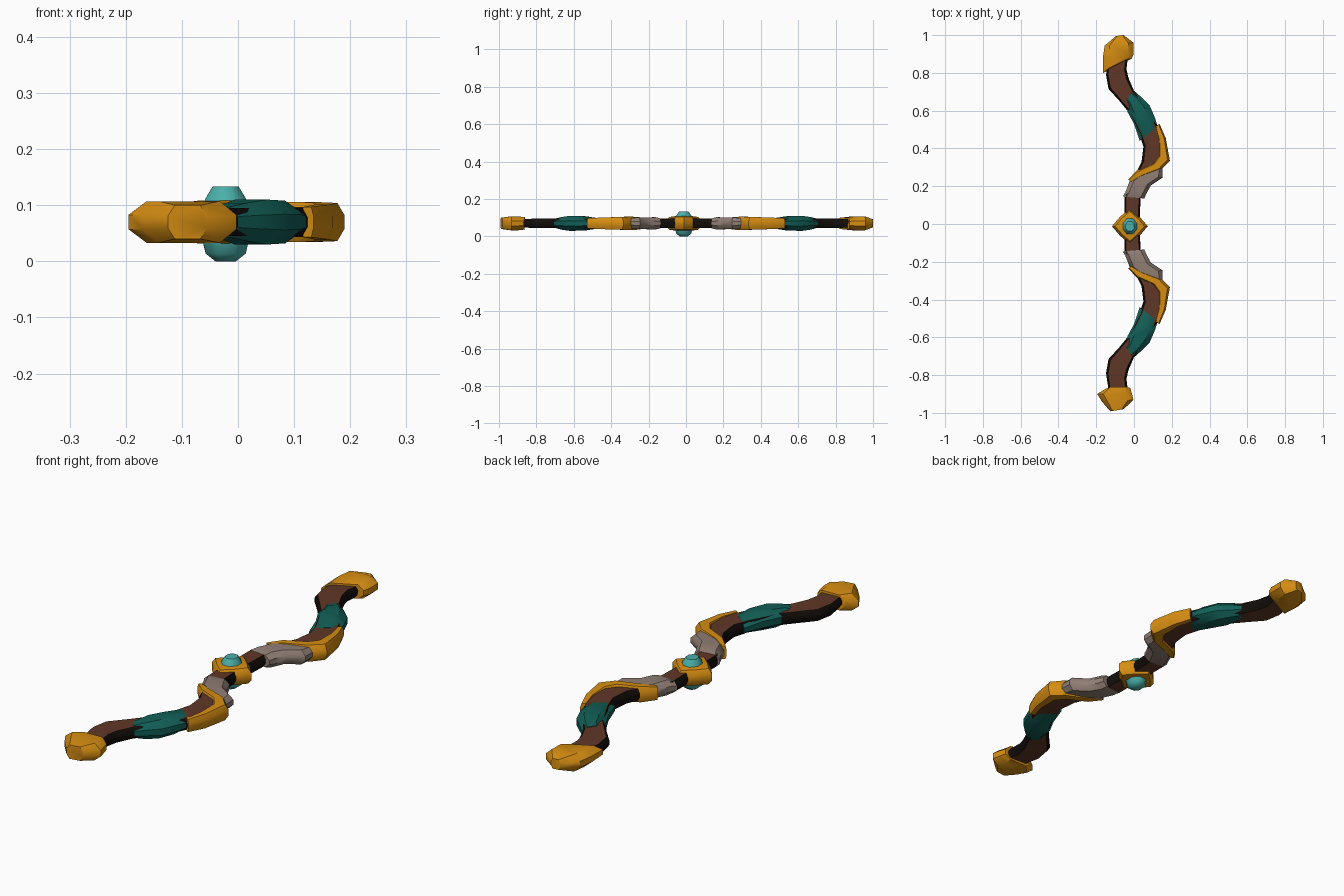
import bpy, bmesh, math
from mathutils import Vector

if "Cube" in bpy.data.objects:
    bpy.data.objects.remove(bpy.data.objects["Cube"])

ZC = 0.07  # mid-height of the bow


def material(name, rgb):
    m = bpy.data.materials.new(name)
    m.diffuse_color = (*rgb, 1)
    m.use_nodes = True
    m.node_tree.nodes["Principled BSDF"].inputs["Base Color"].default_value = m.diffuse_color
    return m


GOLD = material("gold", (0.68, 0.27, 0.006))
TEAL = material("deep teal", (0.006, 0.115, 0.095))
WOOD = material("brown wood", (0.115, 0.038, 0.02))
DARK = material("dark wood edge", (0.006, 0.004, 0.003))
WRAP = material("grey wrap", (0.28, 0.21, 0.175))
GEM = material("turquoise gem", (0.07, 0.43, 0.40))


def finish(name, bm, mats, angle=40):
    bmesh.ops.recalc_face_normals(bm, faces=bm.faces)
    me = bpy.data.meshes.new(name)
    bm.to_mesh(me)
    bm.free()
    for m in mats:
        me.materials.append(m)
    ob = bpy.data.objects.new(name, me)
    bpy.context.collection.objects.link(ob)
    bpy.ops.object.select_all(action='DESELECT')
    ob.select_set(True)
    bpy.context.view_layer.objects.active = ob
    bpy.ops.object.shade_smooth_by_angle(angle=math.radians(angle))
    return ob


def loft(name, stations, mats, flat=0.55, side=1, edge_mat=0):
    """Eight-sided sleeve; station = inner x, y, outer x, y, half height, bow."""
    prof = [(-1, -.35), (-flat, -1), (flat, -1), (1, -.35),
            (1, .35), (flat, 1), (-flat, 1), (-1, .35)]
    bm = bmesh.new()
    rings = []
    for xl, yl, xr, yr, h, bow in stations:
        a, b = Vector((xl, yl)), Vector((xr, yr))
        ring = []
        for u, v in prof:
            p = a.lerp(b, (u + 1) / 2)
            y = p.y + bow * (1 - abs(u))
            ring.append(bm.verts.new((p.x, y * side, ZC + v * h)))
        rings.append(ring)
    for r, s in zip(rings, rings[1:]):
        for i in range(8):
            j = (i + 1) % 8
            f = bm.faces.new((r[i], r[j], s[j], s[i]))
            # side faces take the edge colour, top and bottom the main one
            f.material_index = 0 if i in (1, 5) else edge_mat
    bm.faces.new(rings[0])
    bm.faces.new(rings[-1])
    return finish(name, bm, mats)


# stations for the parts of one limb
limb = [(-.05, 0, .03, 0, .025, 0), (-.05, .15, .035, .15, .025, 0),
        (.0, .25, .09, .21, .025, 0), (.04, .33, .155, .33, .027, 0),
        (.05, .41, .155, .44, .027, 0), (.03, .47, .125, .52, .025, 0),
        (-.035, .6, .075, .63, .025, 0), (-.08, .655, .0, .705, .025, 0),
        (-.135, .715, -.03, .775, .025, 0), (-.148, .79, -.04, .82, .025, 0),
        (-.13, .91, -.03, .9, .02, 0)]
wrap = [(-.06, .145, .055, .135, .026, 0), (-.045, .17, .065, .16, .033, 0),
        (-.02, .235, .09, .205, .031, 0), (.03, .27, .15, .245, .031, 0),
        (.07, .32, .15, .295, .028, 0)]
guard = [(-.03, .235, -.012, .222, .028, 0), (.015, .285, .045, .25, .034, 0),
         (.1, .325, .14, .285, .036, 0), (.125, .365, .19, .335, .034, 0),
         (.128, .44, .168, .455, .031, 0), (.112, .515, .135, .53, .027, 0)]
band = [(.03, .44, .125, .515, .026, 0), (.0, .53, .112, .56, .038, 0),
        (-.035, .595, .082, .63, .04, 0), (-.04, .635, .035, .675, .034, 0),
        (-.045, .64, -.005, .71, .027, 0)]
tip_back = [(-.163, .8, -.012, .875, .03, .03), (-.165, .88, -.002, .9, .037, .01),
            (-.155, .945, -.003, .96, .037, 0), (-.095, .995, -.055, 1.0, .022, 0)]
tip_front = [(-.15, .872, -.02, .868, .033, -.02), (-.195, .9, -.012, .895, .037, 0),
             (-.17, .94, -.003, .932, .037, 0), (-.125, .992, -.055, .98, .03, 0)]

for side, label, tip in ((1, "back", tip_back), (-1, "front", tip_front)):
    loft(label + "_limb", limb, [WOOD, DARK], .8, side, 1)
    loft(label + "_grip_wrap", wrap, [WRAP], .65, side)
    loft(label + "_outer_guard", guard, [GOLD], .6, side)
    loft(label + "_limb_band", band, [TEAL], .5, side)
    loft(label + "_limb_tip", tip, [GOLD], .65, side)

# diamond-shaped gold setting in the middle
bm = bmesh.new()
rings = []
for rad, z in ((.05, -.038), (.078, -.034), (.095, -.014),
               (.095, .014), (.078, .034), (.05, .038)):
    ring = []
    for k in range(8):
        a = k * math.pi / 4
        r = rad * (1 if k % 2 == 0 else .76)
        ring.append(bm.verts.new((-.022 + r * math.cos(a),
                                  -.012 + r * math.sin(a), ZC + z)))
    rings.append(ring)
for r, s in zip(rings, rings[1:]):
    for i in range(8):
        bm.faces.new((r[i], r[(i + 1) % 8], s[(i + 1) % 8], s[i]))
bm.faces.new(rings[0])
bm.faces.new(rings[-1])
finish("gem_setting", bm, [GOLD])

# faceted gem showing above and below the setting
bm = bmesh.new()
rings = []
for rad, z in ((.022, .0), (.043, .014), (.053, .05), (.053, .085),
               (.043, .112), (.028, .133)):
    rings.append([bm.verts.new((-.022 + .9 * rad * math.cos(k * math.pi / 4 + .4),
                                -.012 + rad * math.sin(k * math.pi / 4 + .4), z))
                  for k in range(8)])
for r, s in zip(rings, rings[1:]):
    for i in range(8):
        bm.faces.new((r[i], r[(i + 1) % 8], s[(i + 1) % 8], s[i]))
bm.faces.new(rings[0])
bm.faces.new(rings[-1])
finish("gem", bm, [GEM], 50)
